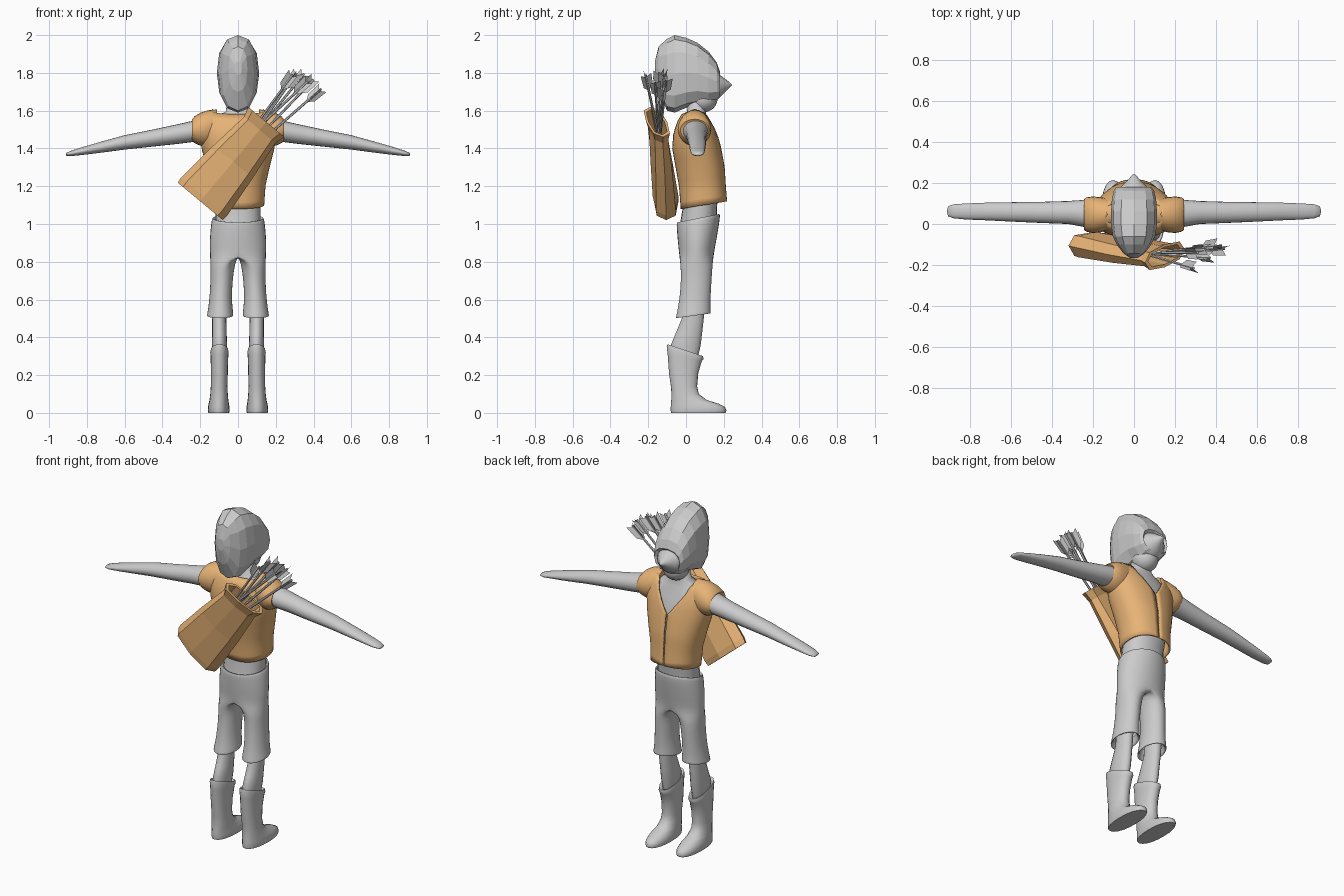
import bpy, bmesh
from math import sin, cos, pi
from mathutils import Vector as V

orange = bpy.data.materials.new("orange_leather")
orange.diffuse_color = (0.8, 0.45, 0.18, 1)


def finish(name, bm, angle=None, mat=None, mirror=False, sub=0, thick=0):
    bmesh.ops.recalc_face_normals(bm, faces=bm.faces)
    me = bpy.data.meshes.new(name)
    bm.to_mesh(me)
    bm.free()
    ob = bpy.data.objects.new(name, me)
    bpy.context.collection.objects.link(ob)
    if mat:
        me.materials.append(mat)
    if angle:
        bpy.ops.object.select_all(action='DESELECT')
        ob.select_set(True)
        bpy.context.view_layer.objects.active = ob
        bpy.ops.object.shade_smooth_by_angle(angle=angle)
    if mirror:
        ob.modifiers.new("mirror", 'MIRROR')
    if sub:
        m = ob.modifiers.new("smooth", 'SUBSURF')
        m.levels = m.render_levels = sub
    if thick:
        m = ob.modifiers.new("thickness", 'SOLIDIFY')
        m.thickness, m.offset = thick, 0
    return ob


# Rings: (centre, half axis, half axis), each across one world axis
def zr(z, x0, x1, y0, y1, tilt=0):
    h = (y1 - y0) / 2
    return V(((x0 + x1) / 2, (y0 + y1) / 2, z)), V(((x1 - x0) / 2, 0, 0)), V((0, h, h * tilt))


def xr(x, y0, y1, z0, z1):
    return V((x, (y0 + y1) / 2, (z0 + z1) / 2)), V((0, (y1 - y0) / 2, 0)), V((0, 0, (z1 - z0) / 2))


def yr(y, w, z0, z1):
    return V((0, y, (z0 + z1) / 2)), V((w, 0, 0)), V((0, 0, (z1 - z0) / 2))


def loft(name, rings, n=20, e=2.0, caps=True, clamp=False, **kw):
    bm = bmesh.new()
    power = lambda t: abs(t) ** (2 / e) * (1 if t > 0 else -1)
    loops = []
    for c, u, v in rings:
        loop = []
        for i in range(n):
            p = c + u * power(cos(2 * pi * i / n)) + v * power(sin(2 * pi * i / n))
            if clamp and p.x < 1e-4:
                p.x = 0
            loop.append(bm.verts.new(p))
        loops.append(loop)
    for a, b in zip(loops, loops[1:]):
        for i in range(n):
            j = (i + 1) % n
            bm.faces.new((a[i], a[j], b[j], b[i]))
    if caps:
        bm.faces.new(loops[0])
        bm.faces.new(loops[-1])
    if clamp:
        inner = [f for f in bm.faces if all(w.co.x < 1e-5 for w in f.verts)]
        bmesh.ops.delete(bm, geom=inner, context='FACES')
    return finish(name, bm, **kw)


# Body and neck
loft("body", [zr(.98, -.12, .12, -.035, .16), zr(1.1, -.12, .12, -.015, .165),
              zr(1.2, -.125, .125, -.018, .188), zr(1.3, -.145, .145, -.035, .183),
              zr(1.4, -.17, .17, -.05, .166), zr(1.5, -.18, .18, -.04, .14),
              zr(1.56, -.14, .14, -.012, .11), zr(1.595, -.065, .065, .005, .105),
              zr(1.7, -.05, .05, .02, .105)], n=24, e=2.2, angle=1.0)

# Vest: open at the front with a V neck
table = [(1.07, .132, -.022, .217), (1.2, .14, -.032, .206), (1.3, .162, -.05, .2),
         (1.4, .188, -.068, .182), (1.48, .2, -.062, .162), (1.54, .2, -.042, .135),
         (1.58, .175, -.018, .112), (1.61, .12, .0, .095)]


def vest_at(z):
    for a, b in zip(table, table[1:]):
        if z <= b[0]:
            t = (z - a[0]) / (b[0] - a[0])
            return [p + (q - p) * t for p, q in zip(a, b)]
    return table[-1]


bm = bmesh.new()
cols = []
N, M = 48, 14
for i in range(N + 1):
    a = .02 + (2 * pi - .04) * i / N
    low = 1.10 + .02 * cos(a)
    top = 1.605 - .025 * abs(cos(a))
    if cos(a) > 0:
        top = min(top, 1.41 + .19 * abs(sin(a)) / .6)
    col = []
    for k in range(M + 1):
        z = low + (top - low) * k / M
        _, w, y0, y1 = vest_at(z)
        s, c = sin(a), cos(a)
        x = w * abs(s) ** .88 * (1 if s > 0 else -1)
        y = (y0 + y1) / 2 + (y1 - y0) / 2 * abs(c) ** .88 * (1 if c > 0 else -1)
        col.append(bm.verts.new((x, y, z)))
    cols.append(col)
for a, b in zip(cols, cols[1:]):
    for k in range(M):
        bm.faces.new((a[k], b[k], b[k + 1], a[k + 1]))
finish("vest", bm, angle=.9, mat=orange, thick=.01)

# Vest shoulders and arms
loft("vest_shoulder", [xr(.11, -.02, .12, 1.43, 1.606), xr(.16, -.04, .13, 1.41, 1.602),
                       xr(.2, -.044, .134, 1.415, 1.588), xr(.23, -.038, .13, 1.428, 1.57),
                       xr(.243, -.03, .122, 1.44, 1.555), xr(.235, -.015, .11, 1.45, 1.545)],
     n=24, angle=.9, mat=orange, mirror=True)
loft("arm", [xr(.15, -.02, .12, 1.44, 1.56), xr(.24, -.015, .118, 1.434, 1.546),
             xr(.32, .0, .112, 1.424, 1.528), xr(.45, .005, .108, 1.41, 1.5),
             xr(.6, .012, .106, 1.394, 1.47), xr(.72, .018, .104, 1.378, 1.437),
             xr(.82, .022, .1, 1.366, 1.408), xr(.88, .028, .096, 1.36, 1.389),
             xr(.907, .038, .086, 1.361, 1.378), xr(.911, .055, .07, 1.365, 1.371)],
     angle=1.2, mirror=True)

# Trousers
t = .2
loft("trousers", [zr(1.0, -.115, .115, -.02, .15, t), zr(1.028, -.13, .13, -.042, .172, t),
                  zr(1.034, -.138, .138, -.05, .18, t), zr(1.02, -.143, .143, -.053, .184, t),
                  zr(.97, -.149, .149, -.05, .175, .1), zr(.9, -.154, .154, -.045, .16),
                  zr(.835, -.151, .151, -.037, .148), zr(.79, .014, .148, -.032, .143),
                  zr(.72, .026, .146, -.027, .138), zr(.62, .032, .151, -.034, .132),
                  zr(.56, .028, .158, -.045, .131, .1), zr(.52, .023, .165, -.055, .133, .14),
                  zr(.513, .023, .166, -.056, .133, .14), zr(.513, .034, .155, -.045, .122, .14),
                  zr(.56, .04, .145, -.03, .11)],
     n=16, clamp=True, caps=False, angle=1.2, mirror=True, sub=1)

# Lower legs and boots
loft("lower_leg", [zr(.6, .06, .14, -.015, .1), zr(.5, .062, .137, -.022, .094),
                   zr(.42, .06, .137, -.055, .085), zr(.36, .058, .138, -.08, .078),
                   zr(.28, .065, .13, -.07, .06)], angle=1.2, mirror=True)
t = -.33
loft("boot", [zr(.3, .07, .125, -.06, .05, t), zr(.327, .06, .136, -.085, .075, t),
              zr(.332, .052, .144, -.098, .09, t), zr(.318, .049, .147, -.102, .093, t),
              zr(.29, .052, .145, -.097, .083, -.2), zr(.21, .054, .143, -.09, .065),
              zr(.14, .056, .144, -.08, .059), zr(.1, .054, .147, -.077, .068),
              zr(.068, .051, .151, -.078, .11), zr(.048, .048, .156, -.08, .175),
              zr(.03, .045, .159, -.081, .207), zr(.012, .044, .16, -.081, .214),
              zr(0, .047, .157, -.079, .21)], e=2.2, angle=.9, mirror=True)

# Hood: faceted, open towards the face
loft("hood", [yr(-.165, .02, 1.79, 1.86), yr(-.145, .05, 1.7, 1.94), yr(-.1, .085, 1.6, 1.98),
              yr(-.06, .103, 1.59, 2.0), yr(0, .112, 1.615, 1.986), yr(.06, .112, 1.632, 1.96),
              yr(.12, .108, 1.635, 1.912), yr(.163, .098, 1.655, 1.855),
              yr(.18, .085, 1.672, 1.805), yr(.165, .072, 1.675, 1.79)], n=12, e=2.4)

# Face with pointed nose, and jaw
loft("face", [yr(.1, .085, 1.635, 1.81), yr(.165, .076, 1.655, 1.795), yr(.185, .06, 1.675, 1.785),
              yr(.21, .034, 1.7, 1.766), yr(.232, .015, 1.724, 1.75), yr(.243, .003, 1.733, 1.739)],
     n=16, angle=1.0)
bm = bmesh.new()
bmesh.ops.create_uvsphere(bm, u_segments=20, v_segments=12, radius=1)
bmesh.ops.scale(bm, vec=(.072, .075, .07), verts=bm.verts)
bmesh.ops.translate(bm, vec=(0, .092, 1.662), verts=bm.verts)
finish("jaw", bm, angle=1.2)

# Quiver: flat faceted bag, slanted across the back
low, high = V((-.2, -.105, 1.12)), V((.15, -.155, 1.54))


def quiver_ring(s, w, d):
    u = V((.77, .28 * s, -.64)) * w
    return low.lerp(high, s), u, V((0, d, 0))


loft("quiver", [quiver_ring(0, .155, .065), quiver_ring(.06, .158, .068), quiver_ring(.5, .135, .058),
                quiver_ring(.9, .108, .046), quiver_ring(1.0, .124, .056),
                quiver_ring(1.0, .105, .042), quiver_ring(.7, .1, .036)],
     n=8, e=2.6, mat=orange)

# Arrows
ends = [(.29, -.215, 1.79), (.35, -.115, 1.795), (.40, -.105, 1.765),
        (.44, -.12, 1.715), (.37, -.165, 1.755), (.31, -.14, 1.8)]
for k, end in enumerate(ends):
    start, end = V((.04 + .016 * (k % 4), -.142, 1.45 - .014 * (k % 4))), V(end)
    length = (end - start).length
    bm = bmesh.new()
    bmesh.ops.create_cone(bm, cap_ends=True, segments=6, radius1=.007, radius2=.007, depth=length)
    bmesh.ops.translate(bm, vec=(0, 0, length / 2), verts=bm.verts)
    for j in range(3):
        a = 2 * pi * j / 3 + k
        bm.faces.new([bm.verts.new((r * cos(a), r * sin(a), length + h)) for r, h in
                      ((.004, -.1), (.03, -.07), (.034, .012), (.004, -.012))])
    ob = finish("arrow", bm)
    ob.location = start
    ob.rotation_euler = (end - start).to_track_quat('Z', 'Y').to_euler()
